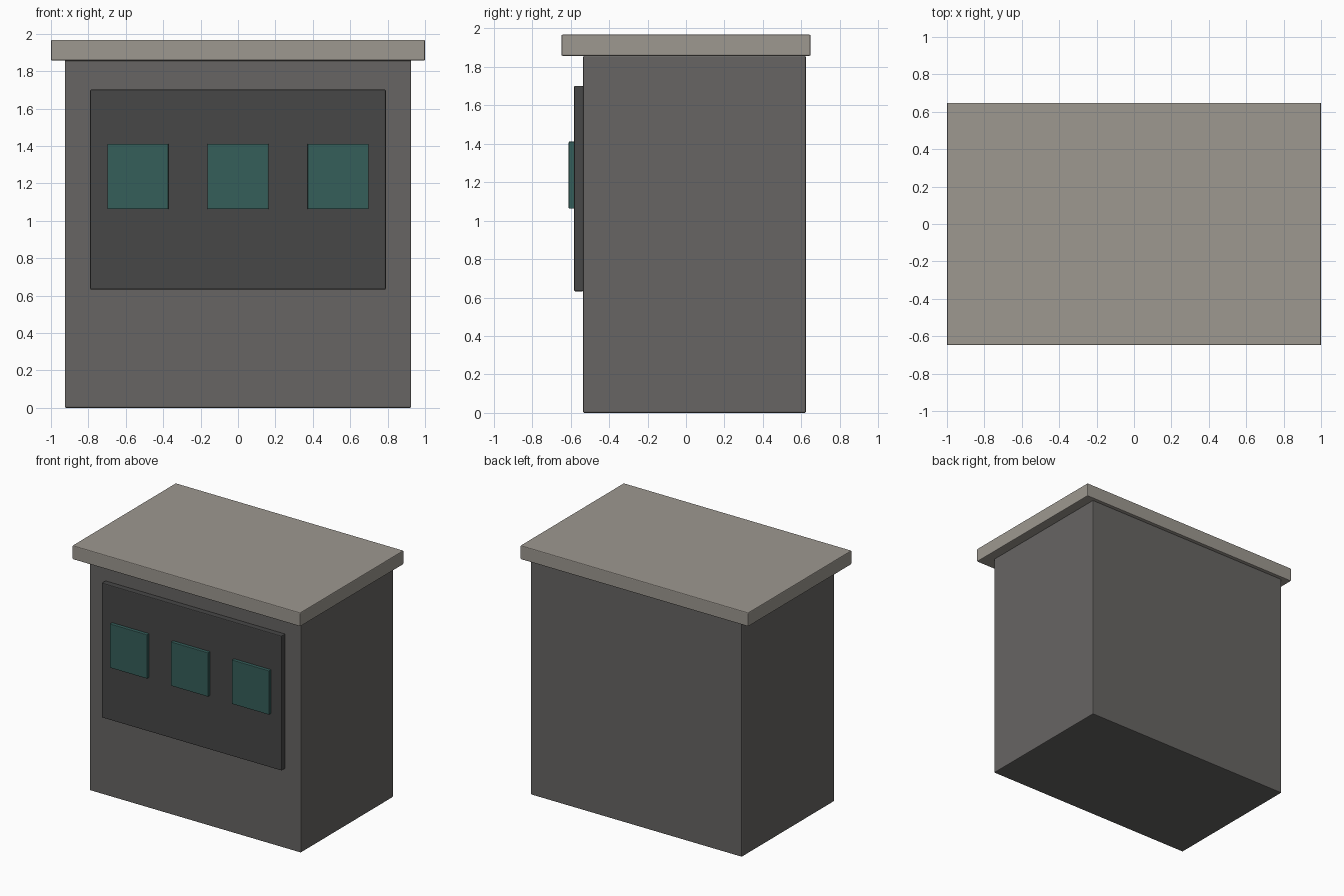
import bpy
import bmesh

default = bpy.data.objects.get("Cube")
if default:
    bpy.data.objects.remove(default, do_unlink=True)


def material(name, rgb):
    mat = bpy.data.materials.new(name)
    mat.use_nodes = True
    mat.diffuse_color = (*rgb, 1)
    mat.node_tree.nodes["Principled BSDF"].inputs["Base Color"].default_value = (*rgb, 1)
    return mat


def box(name, x, y, z, mat, bevel=0.006):
    """Box spanning the given (low, high) ranges, with softened edges."""
    spans = (x, y, z)
    bm = bmesh.new()
    bmesh.ops.create_cube(bm, size=1)
    for v in bm.verts:
        v.co = [(lo + hi) / 2 + c * (hi - lo) for c, (lo, hi) in zip(v.co, spans)]
    mesh = bpy.data.meshes.new(name)
    bm.to_mesh(mesh)
    bm.free()
    mesh.materials.append(mat)
    obj = bpy.data.objects.new(name, mesh)
    bpy.context.collection.objects.link(obj)
    mod = obj.modifiers.new("soft_edges", "BEVEL")
    mod.width = bevel
    mod.segments = 2
    return obj


wall_grey = material("wall_grey", (0.135, 0.13, 0.125))
roof_stone = material("roof_stone", (0.34, 0.315, 0.28))
panel_dark = material("panel_dark", (0.063, 0.063, 0.063))
window_teal = material("window_teal", (0.036, 0.112, 0.102))

# Main block and overhanging roof slab
box("body", (-0.926, 0.926), (-0.535, 0.623), (0, 1.857), wall_grey)
box("roof", (-1, 1), (-0.648, 0.648), (1.857, 1.967), roof_stone)

# Raised front panel with a row of three windows
box("front_panel", (-0.79, 0.79), (-0.582, -0.533), (0.632, 1.701), panel_dark)
for name, cx in (("right", -0.535), ("middle", 0), ("left", 0.535)):
    box("window_" + name, (cx - 0.163, cx + 0.163), (-0.61, -0.58),
        (1.062, 1.411), window_teal, bevel=0.004)
